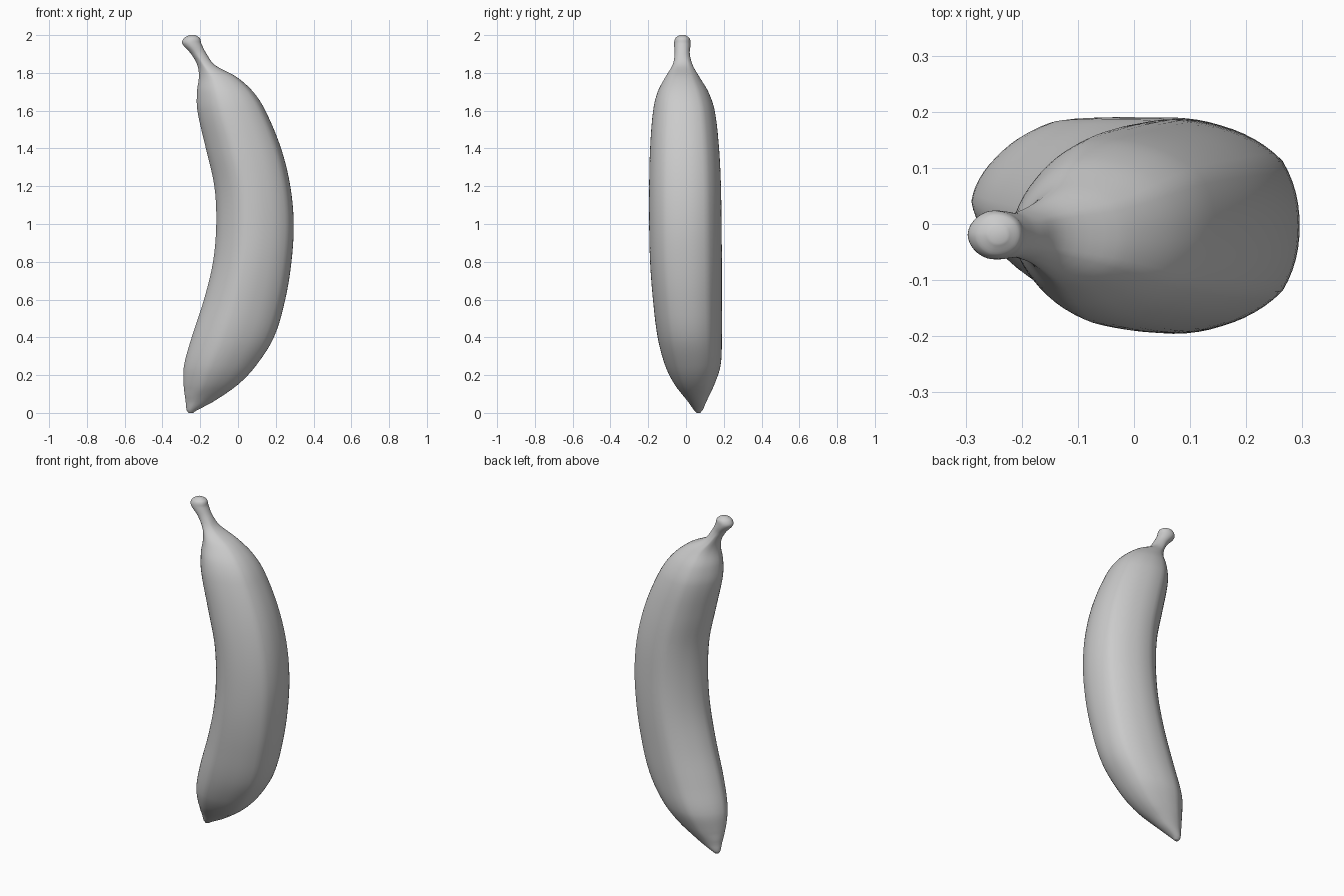
import bpy, bmesh, math
from math import sin, cos, pi

if "Cube" in bpy.data.objects:
    bpy.data.objects.remove(bpy.data.objects["Cube"])

# Horizontal sections: z, x min, x max, y min, y max
SECTIONS = [
    (0.00, -0.262, -0.238, 0.055, 0.075),
    (0.015, -0.272, -0.215, 0.042, 0.088),
    (0.06, -0.277, -0.13, 0.010, 0.108),
    (0.15, -0.288, 0.00, -0.060, 0.150),
    (0.25, -0.286, 0.095, -0.110, 0.183),
    (0.40, -0.245, 0.190, -0.150, 0.190),
    (0.60, -0.180, 0.250, -0.175, 0.190),
    (0.80, -0.132, 0.283, -0.190, 0.190),
    (1.00, -0.115, 0.295, -0.195, 0.188),
    (1.20, -0.125, 0.277, -0.195, 0.185),
    (1.40, -0.170, 0.228, -0.190, 0.175),
    (1.60, -0.215, 0.145, -0.174, 0.152),
    (1.70, -0.217, 0.080, -0.150, 0.118),
    (1.78, -0.207, -0.010, -0.108, 0.070),
    (1.84, -0.215, -0.120, -0.072, 0.036),
    (1.90, -0.248, -0.166, -0.060, 0.020),
    (1.955, -0.295, -0.194, -0.063, 0.024),
    (1.985, -0.285, -0.203, -0.056, 0.018),
    (2.00, -0.258, -0.226, -0.034, -0.004),
]
SIDES, STEPS = 60, 5


def slope(i, k):
    a, b = SECTIONS[max(i - 1, 0)], SECTIONS[min(i + 1, len(SECTIONS) - 1)]
    return (b[k] - a[k]) / (b[0] - a[0])


def sample(i, t):
    """Smooth interpolation between section i and i + 1."""
    a, b = SECTIONS[i], SECTIONS[i + 1]
    h = b[0] - a[0]
    out = [a[0] + h * t]
    for k in range(1, 5):
        out.append((2*t**3 - 3*t*t + 1) * a[k] + (t**3 - 2*t*t + t) * h * slope(i, k)
                   + (3*t*t - 2*t**3) * b[k] + (t**3 - t*t) * h * slope(i + 1, k))
    return out


def outline(ridge):
    """Rounded five-sided outline, flat side facing +x, scaled to 0..1."""
    pts = []
    for j in range(SIDES):
        a = 2 * pi * j / SIDES
        d = (a % (2 * pi / 5)) - pi / 5          # angle from the nearest ridge
        r = 1 + ridge * (1 - abs(d) / (pi / 5)) ** 1.5
        pts.append((r * cos(a), r * sin(a)))
    xs, ys = zip(*pts)
    return [((x - min(xs)) / (max(xs) - min(xs)), (y - min(ys)) / (max(ys) - min(ys)))
            for x, y in pts]


rows = [sample(i, s / STEPS) for i in range(len(SECTIONS) - 1) for s in range(STEPS)]
rows.append(list(SECTIONS[-1]))

# Fruit body with stem, lofted through the sections
bm = bmesh.new()
rings = []
for z, x0, x1, y0, y1 in rows:
    ridge = 0.05 if 0.1 < z < 1.88 else 0.02
    rings.append([bm.verts.new((x0 + (x1 - x0) * u, y0 + (y1 - y0) * v, z))
                  for u, v in outline(ridge)])
for a, b in zip(rings, rings[1:]):
    for j in range(SIDES):
        k = (j + 1) % SIDES
        bm.faces.new((a[j], a[k], b[k], b[j]))
bm.faces.new(rings[0][::-1])
bm.faces.new(rings[-1])
for f in bm.faces:
    f.smooth = True
mesh = bpy.data.meshes.new("banana")
bm.to_mesh(mesh)
bm.free()
banana = bpy.data.objects.new("banana", mesh)
bpy.context.collection.objects.link(banana)

# Plain grey skin
skin = bpy.data.materials.new("light grey skin")
skin.diffuse_color = (0.6, 0.6, 0.6, 1)
skin.use_nodes = True
skin.node_tree.nodes["Principled BSDF"].inputs["Base Color"].default_value = skin.diffuse_color
mesh.materials.append(skin)
